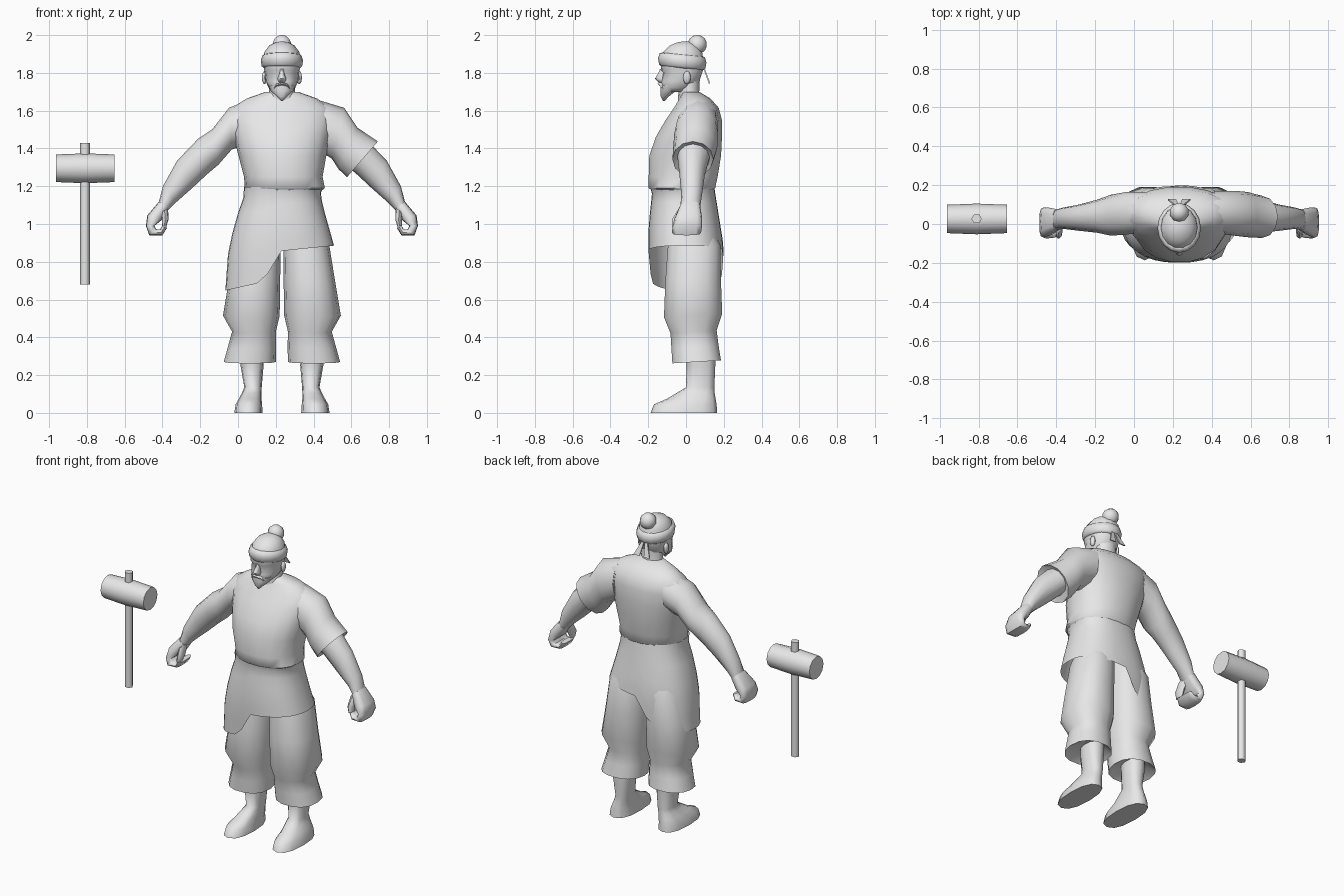
import bpy, bmesh, math
from mathutils import Vector as V

CX = 0.2325  # centre line of the figure
grey = bpy.data.materials.new("plain grey")
grey.diffuse_color = (0.8, 0.8, 0.8, 1)


def finish(name, bm, angle=60):
    bmesh.ops.recalc_face_normals(bm, faces=bm.faces)
    me = bpy.data.meshes.new(name)
    bm.to_mesh(me)
    bm.free()
    me.materials.append(grey)
    me.shade_smooth()
    me.set_sharp_from_angle(angle=math.radians(angle))
    ob = bpy.data.objects.new(name, me)
    bpy.context.collection.objects.link(ob)
    return ob


def ring(c, a, b, n, p):
    """Superellipse around c with half axes a and b."""
    pts = []
    for i in range(n):
        t = 2 * math.pi * i / n
        ct, st = math.cos(t), math.sin(t)
        pts.append(c + a * math.copysign(abs(ct) ** (2 / p), ct)
                   + b * math.copysign(abs(st) ** (2 / p), st))
    return pts


def loft(name, rings, cap=True, angle=60):
    bm = bmesh.new()
    rows = [[bm.verts.new(p) for p in r] for r in rings]
    n = len(rows[0])
    for r, s in zip(rows, rows[1:]):
        for i in range(n):
            j = (i + 1) % n
            bm.faces.new((r[i], r[j], s[j], s[i]))
    if cap:
        bm.faces.new(rows[0])
        bm.faces.new(rows[-1][::-1])
    return finish(name, bm, angle)


def level(x, z, rx, y0, y1, n=14, p=2.0, tilt=0.0):
    """Horizontal ring; tilt raises z along y."""
    h = (y1 - y0) / 2
    return ring(V((x, (y0 + y1) / 2, z)), V((rx, 0, 0)), V((0, h, tilt * h)), n, p)


def stack(name, rows, n=14, p=2.0, tilt=0.0, cap=True):
    return loft(name, [level(*r, n=n, p=p, tilt=tilt) for r in rows], cap)


def limb(name, s, rows, n=10, p=2.0):
    """Rows: outer (u, z), inner (u, z), y0, y1; u is distance from the centre line."""
    rings = []
    for u0, z0, u1, z1, y0, y1 in rows:
        o, i = V((CX + s * u0, 0, z0)), V((CX + s * u1, 0, z1))
        rings.append(ring((o + i) / 2 + V((0, (y0 + y1) / 2, 0)),
                          (o - i) / 2, V((0, (y1 - y0) / 2, 0)), n, p))
    return loft(name, rings)


def curve(x, pts):
    """Piecewise linear lookup."""
    if x <= pts[0][0]:
        return pts[0][1]
    for (a, fa), (b, fb) in zip(pts, pts[1:]):
        if x <= b:
            return fa + (fb - fa) * (x - a) / (b - a)
    return pts[-1][1]


# Torso
stack("torso", [
    (0.245, 1.17, 0.19, -0.17, 0.14), (0.248, 1.19, 0.212, -0.20, 0.157),
    (0.240, 1.25, 0.208, -0.20, 0.17), (0.235, 1.36, 0.232, -0.197, 0.188),
    (CX, 1.46, 0.255, -0.163, 0.193), (CX, 1.55, 0.275, -0.11, 0.192),
    (CX, 1.615, 0.265, -0.065, 0.175), (CX, 1.665, 0.185, -0.035, 0.13),
    (CX, 1.70, 0.085, -0.02, 0.07)], n=18, p=2.2)

# Wrapped skirt, hanging lower on one side
N, ROWS = 32, 7
hem = [(-0.07, 0.645), (0.125, 0.69), (0.20, 0.80), (0.225, 0.857), (0.505, 0.885)]
width = [(0.65, 0.297), (0.88, 0.28), (1.10, 0.218), (1.16, 0.20), (1.195, 0.21)]
front = [(0.65, -0.185), (0.88, -0.20), (1.0, -0.197), (1.16, -0.18), (1.195, -0.19)]
back = [(0.65, 0.19), (0.88, 0.20), (1.16, 0.155), (1.195, 0.15)]
skirt = []
for k in range(ROWS):
    row = []
    for i in range(N):
        t = 2 * math.pi * i / N
        c, s = math.cos(t), math.sin(t)
        c = math.copysign(abs(c) ** 0.85, c)
        s = math.copysign(abs(s) ** 0.85, s)
        f = (0, 0.1, 0.25, 0.45, 0.65, 0.83, 1)[k]
        z = 1.195 + (curve(0.228 + 0.285 * c, hem) - 1.195) * f
        y0, y1 = curve(z, front), curve(z, back)
        row.append(V((0.23 + 0.012 * max(0, (z - 1.1) / 0.1) + curve(z, width) * c,
                      (y0 + y1) / 2 + (y1 - y0) / 2 * s, z)))
    skirt.append(row)
loft("skirt", skirt, cap=False)

for s, side in ((-1, "right"), (1, "left")):
    # Trousers and bare feet
    x = lambda u: CX + s * u
    stack(side + "_trouser_leg", [
        (x(0.11), 1.02, 0.08, -0.07, 0.12), (x(0.13), 0.88, 0.122, -0.10, 0.185),
        (x(0.145), 0.70, 0.136, -0.113, 0.188), (x(0.162), 0.515, 0.150, -0.12, 0.195),
        (x(0.148), 0.43, 0.116, -0.085, 0.165), (x(0.158), 0.35, 0.128, -0.08, 0.175),
        (x(0.170), 0.27, 0.138, -0.075, 0.188), (x(0.165), 0.30, 0.09, -0.03, 0.16)],
        n=14, p=2.3, tilt=0.06)
    stack(side + "_foot", [
        (x(0.158), 0.34, 0.06, 0.0, 0.155), (x(0.158), 0.25, 0.061, 0.003, 0.155),
        (x(0.153), 0.135, 0.046, 0.0, 0.15), (x(0.160), 0.105, 0.052, -0.05, 0.152),
        (x(0.168), 0.075, 0.060, -0.10, 0.157), (x(0.175), 0.045, 0.070, -0.17, 0.162),
        (x(0.177), 0.0, 0.075, -0.187, 0.165)], n=12, p=2.4)

    # Arm, curled hand and thumb
    limb(side + "_arm", s, [
        (0.17, 1.66, 0.18, 1.42, -0.04, 0.165), (0.28, 1.615, 0.265, 1.395, -0.055, 0.165),
        (0.37, 1.50, 0.335, 1.315, -0.06, 0.15), (0.445, 1.45, 0.40, 1.26, -0.045, 0.125),
        (0.555, 1.335, 0.475, 1.19, -0.035, 0.10), (0.63, 1.20, 0.56, 1.115, -0.025, 0.085),
        (0.655, 1.105, 0.605, 1.07, -0.03, 0.075)], n=12)
    limb(side + "_hand", s, [
        (0.65, 1.12, 0.60, 1.08, -0.03, 0.075), (0.713, 1.045, 0.635, 1.022, -0.06, 0.085),
        (0.72, 0.99, 0.675, 0.99, -0.07, 0.085), (0.702, 0.94, 0.665, 0.972, -0.075, 0.08),
        (0.633, 0.94, 0.645, 0.972, -0.07, 0.075), (0.608, 0.98, 0.635, 0.988, -0.06, 0.065)],
        n=12, p=3)
    limb(side + "_thumb", s, [
        (0.603, 1.085, 0.64, 1.06, -0.045, 0.03), (0.600, 1.025, 0.635, 1.02, -0.075, 0.0),
        (0.612, 0.985, 0.635, 0.99, -0.075, -0.02)], n=8)

    # Ear and moustache half
    bm = bmesh.new()
    bmesh.ops.create_uvsphere(bm, u_segments=8, v_segments=6, radius=1)
    for v in bm.verts:
        v.co = V((x(0.092) + 0.014 * v.co.x, 0.005 + 0.02 * v.co.y, 1.775 + 0.035 * v.co.z))
    finish(side + "_ear", bm)
    loft(side + "_moustache", [
        ring(V((x(0.0), -0.138, 1.742)), V((0, 0.012, 0)), V((0, 0, 0.008)), 6, 2),
        ring(V((x(0.03), -0.128, 1.735)), V((0, 0.012, 0)), V((0, 0, 0.008)), 6, 2),
        ring(V((x(0.052), -0.105, 1.705)), V((0, 0.006, 0)), V((0, 0, 0.004)), 6, 2)])

    # Ribbon tail of the headband
    bm = bmesh.new()
    bmesh.ops.create_cube(bm, size=1)
    for v in bm.verts:
        low = 0.5 - v.co.z
        v.co = V((x(0.012 + 0.025 * low) + v.co.x * (0.018 + 0.024 * low),
                  0.095 + 0.03 * low + 0.008 * v.co.y, 1.825 - 0.082 * low))
    finish(side + "_ribbon_tail", bm, 30)

# Loose sleeve on one arm only
limb("sleeve", 1, [
    (0.18, 1.66, 0.18, 1.40, -0.045, 0.17), (0.33, 1.615, 0.265, 1.345, -0.062, 0.17),
    (0.40, 1.51, 0.30, 1.29, -0.068, 0.165), (0.508, 1.437, 0.345, 1.248, -0.072, 0.145),
    (0.46, 1.42, 0.365, 1.28, -0.045, 0.12)], n=12)

# Neck, head, beard and nose
stack("neck", [(CX, 1.62, 0.085, -0.045, 0.09), (CX, 1.70, 0.068, -0.04, 0.07),
               (CX, 1.80, 0.068, -0.04, 0.075)], n=12)
stack("head", [
    (CX, 1.70, 0.05, -0.12, 0.0), (CX, 1.72, 0.07, -0.13, 0.03),
    (CX, 1.755, 0.086, -0.132, 0.07), (CX, 1.80, 0.091, -0.122, 0.085),
    (CX, 1.815, 0.094, -0.134, 0.09), (CX, 1.85, 0.098, -0.132, 0.093)], n=16, p=2.2)
stack("beard", [
    (CX, 1.735, 0.07, -0.136, -0.04), (CX, 1.705, 0.06, -0.137, -0.05),
    (CX, 1.675, 0.027, -0.135, -0.09), (CX, 1.652, 0.004, -0.122, -0.112)], n=10)
stack("nose", [
    (CX, 1.75, 0.018, -0.145, -0.10), (CX, 1.77, 0.023, -0.164, -0.10),
    (CX, 1.80, 0.012, -0.146, -0.10), (CX, 1.82, 0.012, -0.138, -0.10)], n=8)

# Headband, cap and bun
stack("headband", [
    (CX, 1.825, 0.095, -0.132, 0.092), (CX, 1.835, 0.107, -0.143, 0.103),
    (CX, 1.865, 0.112, -0.148, 0.108), (CX, 1.893, 0.103, -0.140, 0.100),
    (CX, 1.898, 0.09, -0.125, 0.085)], n=16, tilt=-0.09)
stack("cap", [
    (CX, 1.87, 0.098, -0.135, 0.095), (CX, 1.91, 0.093, -0.123, 0.088),
    (CX, 1.945, 0.067, -0.088, 0.065), (CX, 1.962, 0.035, -0.045, 0.035),
    (CX, 1.966, 0.008, -0.018, 0.008)], n=14)
bm = bmesh.new()
bmesh.ops.create_uvsphere(bm, u_segments=10, v_segments=7, radius=0.051)
bmesh.ops.translate(bm, verts=bm.verts, vec=(CX, 0.06, 1.95))
finish("hair_bun", bm)

# Mallet standing apart from the figure
loft("mallet_handle", [ring(V((-0.81, 0.027, z)), V((0.027, 0, 0)), V((0, 0.025, 0)), 6, 2)
                       for z in (0.68, 1.43)], angle=65)
loft("mallet_head", [ring(V((x, 0.026, 1.295)), V((0, r, 0)), V((0, 0, r)), 12, 2)
                     for x, r in ((-0.963, 0.073), (-0.81, 0.079), (-0.653, 0.073))])
